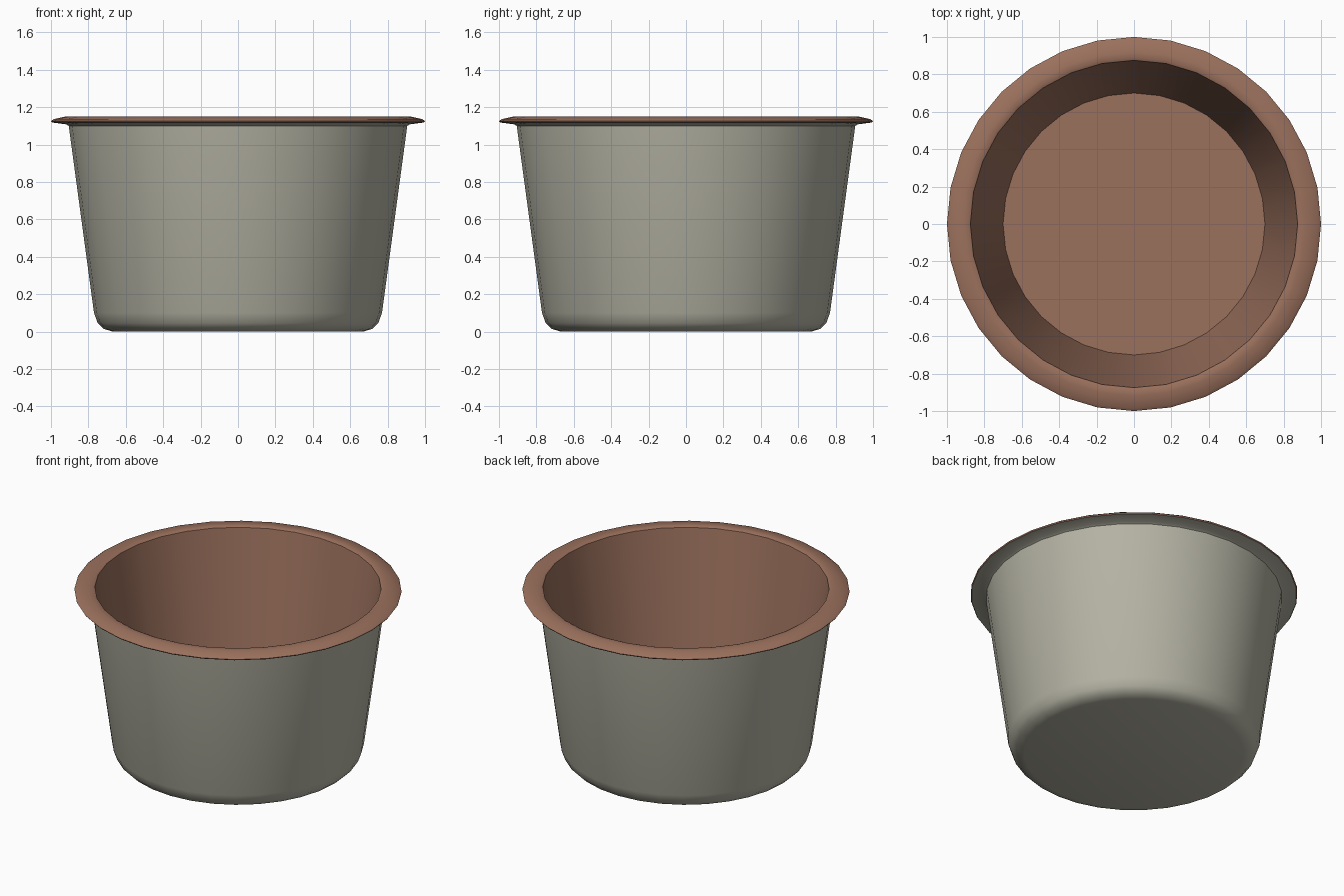
import bpy, bmesh, math

if "Cube" in bpy.data.objects:
    bpy.data.objects.remove(bpy.data.objects["Cube"])

SIDES = 32

def material(name, color):
    m = bpy.data.materials.new(name)
    m.diffuse_color = (*color, 1)
    m.use_nodes = True
    m.node_tree.nodes["Principled BSDF"].inputs["Base Color"].default_value = m.diffuse_color
    return m

grey = material("grey_outside", (0.46, 0.45, 0.37))
brown = material("brown_inside", (0.33, 0.165, 0.11))

# Outside: base centre, rounded base edge, tapered wall, rim underside
outer = [(0, 0), (0.67, 0), (0.72, 0.015), (0.75, 0.045), (0.77, 0.10),
         (0.905, 1.10), (0.92, 1.108), (0.995, 1.118)]
# Inside: rim edge, rim top, tapered wall, floor
inner = [(1.0, 1.125), (0.985, 1.136), (0.92, 1.15), (0.89, 1.15),
         (0.875, 1.143), (0.70, 0.05), (0, 0.05)]
profile = outer + inner

# Lathe the profile into one closed bowl
bm = bmesh.new()
rings = []
for r, z in profile:
    if r == 0:
        rings.append([bm.verts.new((0, 0, z))] * SIDES)
    else:
        rings.append([bm.verts.new((r * math.cos(2 * math.pi * i / SIDES),
                                    r * math.sin(2 * math.pi * i / SIDES), z))
                      for i in range(SIDES)])
for k in range(len(rings) - 1):
    a, b = rings[k], rings[k + 1]
    for i in range(SIDES):
        j = (i + 1) % SIDES
        corners = list(dict.fromkeys((a[i], a[j], b[j], b[i])))
        face = bm.faces.new(corners)
        face.material_index = 0 if k < len(outer) - 1 else 1
bmesh.ops.recalc_face_normals(bm, faces=bm.faces)

mesh = bpy.data.meshes.new("bowl")
bm.to_mesh(mesh)
bm.free()
mesh.materials.append(grey)
mesh.materials.append(brown)
bowl = bpy.data.objects.new("bowl", mesh)
bpy.context.collection.objects.link(bowl)

# Smooth shading with sharp floor and rim edges
bpy.context.view_layer.objects.active = bowl
bowl.select_set(True)
bpy.ops.object.shade_smooth_by_angle(angle=math.radians(45))
